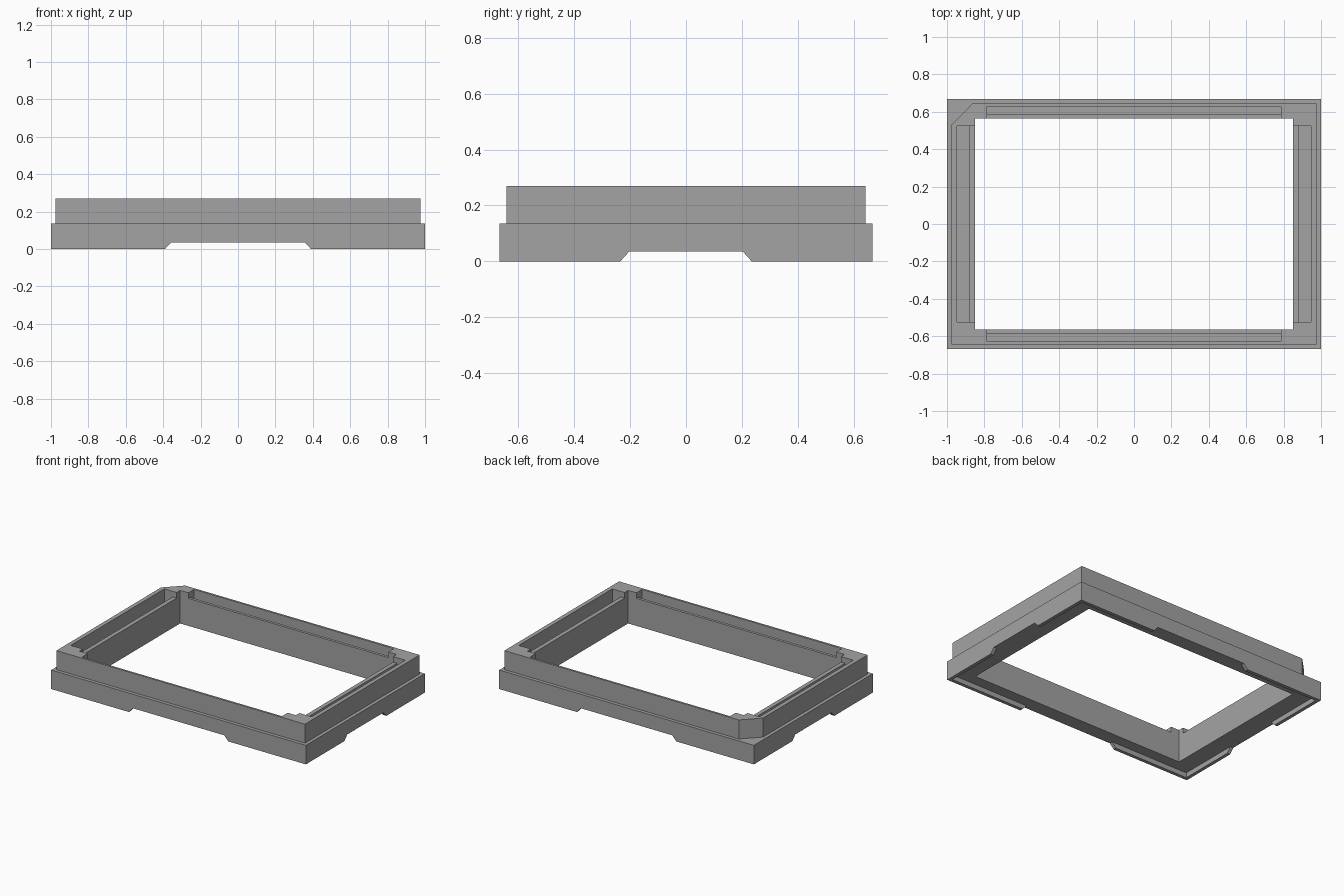
import bpy, bmesh
from mathutils import Matrix

old = bpy.data.objects.get("Cube")
if old:
    bpy.data.objects.remove(old, do_unlink=True)

grey = bpy.data.materials.new("mid_grey")
grey.use_nodes = True
colour = (0.37, 0.37, 0.37, 1)
grey.diffuse_color = colour
grey.node_tree.nodes["Principled BSDF"].inputs["Base Color"].default_value = colour


def prism(name, outline, low, high, turn=Matrix()):
    """Extrude a flat outline between two heights, then turn it."""
    bm = bmesh.new()
    face = bm.faces.new([bm.verts.new((x, y, low)) for x, y in outline])
    made = bmesh.ops.extrude_face_region(bm, geom=[face])["geom"]
    top = [v for v in made if isinstance(v, bmesh.types.BMVert)]
    bmesh.ops.translate(bm, verts=top, vec=(0, 0, high - low))
    bm.transform(turn)
    bmesh.ops.recalc_face_normals(bm, faces=bm.faces)
    mesh = bpy.data.meshes.new(name)
    bm.to_mesh(mesh)
    bm.free()
    mesh.materials.append(grey)
    ob = bpy.data.objects.new(name, mesh)
    bpy.context.collection.objects.link(ob)
    return ob


def rect(x0, x1, y0, y1):
    return [(x0, y0), (x1, y0), (x1, y1), (x0, y1)]


def combine(body, tool, operation):
    """Apply a boolean and discard the tool."""
    mod = body.modifiers.new("boolean", 'BOOLEAN')
    mod.operation, mod.solver, mod.object = operation, 'EXACT', tool
    bpy.context.view_layer.objects.active = body
    bpy.ops.object.modifier_apply(modifier=mod.name)
    bpy.data.objects.remove(tool, do_unlink=True)


W, D = 1.0, 0.667           # outer half sizes
RIM = 0.024                 # step at the shoulder and rim width below
OW, OD = 0.85, 0.565        # opening half sizes
FOOT, SHOULDER, TOP = 0.035, 0.135, 0.27

# Base block and inset upper block with one clipped corner
frame = prism("stacking_frame", rect(-W, W, -D, D), 0, SHOULDER)
w, d = W - RIM, D - RIM
upper = prism("upper_block", [(-w, -d), (w, -d), (w, d), (-0.865, d), (-w, 0.53)],
              0.08, TOP)
combine(frame, upper, 'UNION')

# Central opening and the shallow recess behind the foot rim
combine(frame, prism("opening_cutter", rect(-OW, OW, -OD, OD), -1, 1), 'DIFFERENCE')
combine(frame, prism("recess_cutter", rect(-w, w, -d, d), -1, FOOT), 'DIFFERENCE')

# Sloped gaps between the corner feet, along both directions
stand = Matrix.Rotation(1.5707963, 4, 'X')
quarter = Matrix.Rotation(1.5707963, 4, 'Z')
for half, turn in ((0.39, stand), (0.235, quarter @ stand)):
    inner = half - FOOT + 0.003
    gap = [(-half - 0.05, -0.05), (half + 0.05, -0.05), (half, 0),
           (inner, FOOT), (-inner, FOOT), (-half, 0)]
    combine(frame, prism("gap_cutter", gap, -2, 2, turn), 'DIFFERENCE')

# Slots in the top, each with a lowered inner lip
LIP, FLOOR = TOP - 0.04, SHOULDER
for s in (-1, 1):
    for low, near_x, near_y in ((LIP, 0.8, 0.5), (FLOOR, 0.88, 0.585)):
        side = rect(*sorted((s * near_x, s * 0.946)), -0.525, 0.525)
        end = rect(-0.785, 0.785, *sorted((s * near_y, s * 0.628)))
        for outline in (side, end):
            combine(frame, prism("slot_cutter", outline, low, 1), 'DIFFERENCE')
